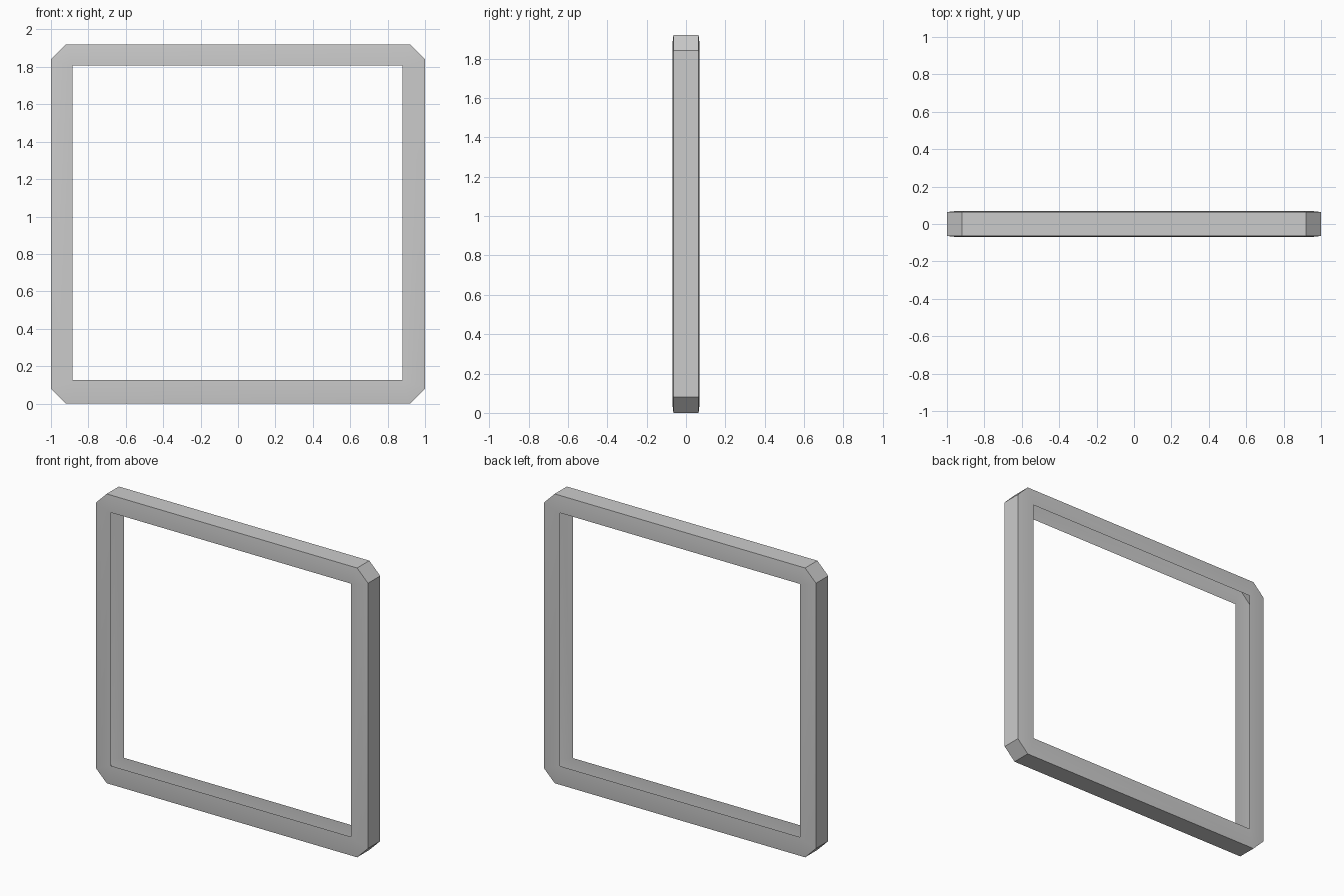
import bpy, bmesh, math

if "Cube" in bpy.data.objects:
    bpy.data.objects.remove(bpy.data.objects["Cube"])

TOP = 1.921


def ring(bm, hx, z0, z1, leg, y, cx=0.0):
    """Rectangle in the XZ plane with its corners cut by leg."""
    pts = [(-hx + leg, z0), (hx - leg, z0), (hx, z0 + leg), (hx, z1 - leg),
           (hx - leg, z1), (-hx + leg, z1), (-hx, z1 - leg), (-hx, z0 + leg)]
    return [bm.verts.new((cx + x, y, z)) for x, z in pts]


def inset_ring(bm, d, y):
    """Outer outline moved inward by d, keeping its edges parallel."""
    leg = 0.08 - d * (2 - math.sqrt(2))
    return ring(bm, 1 - d, d, TOP - d, leg, y)


bm = bmesh.new()
# Hollow channel section, open towards the middle: back plate, rim, front plate
loops = [
    ring(bm, 0.882, 0.127, 1.808, 0, -0.069, -0.003),
    inset_ring(bm, 0.045, -0.069),
    inset_ring(bm, 0, -0.064),
    inset_ring(bm, 0, 0.064),
    inset_ring(bm, 0.045, 0.069),
    ring(bm, 0.882, 0.127, 1.808, 0, 0.069, -0.003),
]
for a, b in zip(loops, loops[1:]):
    for j in range(8):
        k = (j + 1) % 8
        bm.faces.new((a[j], b[j], b[k], a[k]))

# Merge the doubled square corners of the opening
bmesh.ops.remove_doubles(bm, verts=bm.verts[:], dist=0.0005)
bmesh.ops.recalc_face_normals(bm, faces=bm.faces[:])
# Rim faces must point outwards
rim = max(bm.faces, key=lambda f: f.calc_center_median().x)
if rim.normal.x < 0:
    bmesh.ops.reverse_faces(bm, faces=bm.faces[:])

mesh = bpy.data.meshes.new("square_frame")
bm.to_mesh(mesh)
bm.free()
frame = bpy.data.objects.new("square_frame", mesh)
bpy.context.collection.objects.link(frame)
bpy.context.view_layer.objects.active = frame
frame.select_set(True)
bpy.ops.object.shade_smooth_by_angle(angle=math.radians(30))
